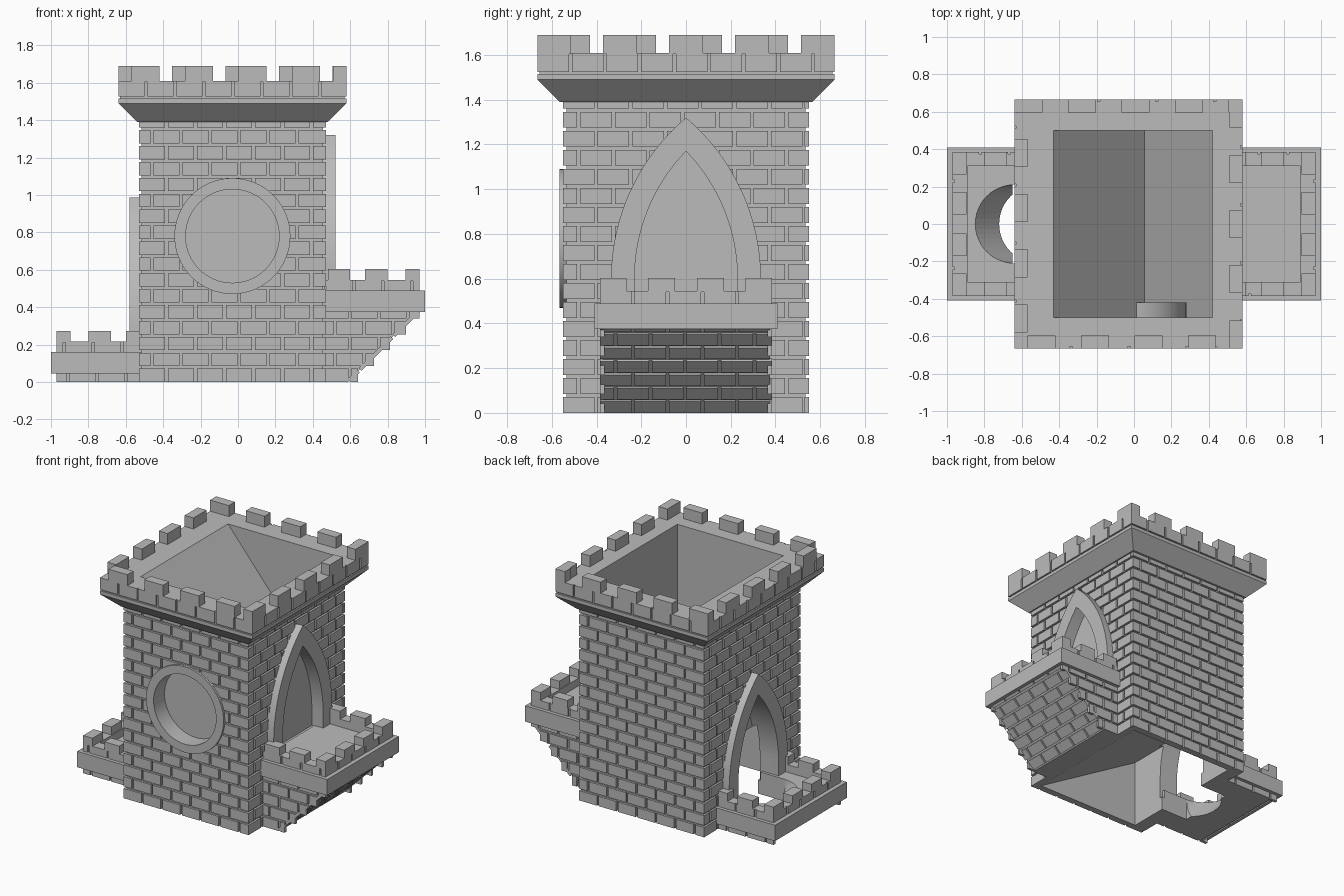
import bpy, bmesh, math
from mathutils import Vector, Matrix

if "Cube" in bpy.data.objects:
    bpy.data.objects.remove(bpy.data.objects["Cube"])

stone = bpy.data.materials.new("grey stone")
stone.use_nodes = True
GREY = (0.5, 0.5, 0.5, 1)
stone.diffuse_color = GREY
stone.node_tree.nodes["Principled BSDF"].inputs["Base Color"].default_value = GREY

X, Y, Z = Vector((1, 0, 0)), Vector((0, 1, 0)), Vector((0, 0, 1))
MID = -0.03            # tower centre along x
ROW, LONG, GAP = 0.085, 0.155, 0.014


def box(bm, lo, hi, basis=Matrix()):
    lo, hi = Vector(lo), Vector(hi)
    m = basis @ Matrix.Translation((lo + hi) / 2) @ Matrix.Diagonal((*(hi - lo), 1))
    bmesh.ops.create_cube(bm, size=1, matrix=m)


def prism(bm, pts, axis, a, b):
    """Extrude a 2D outline along x or y between a and b."""
    place = (lambda p, t: (t, p[0], p[1])) if axis == "x" else (lambda p, t: (p[0], t, p[1]))
    low = [bm.verts.new(place(p, a)) for p in pts]
    high = [bm.verts.new(place(p, b)) for p in pts]
    bm.faces.new(low)
    bm.faces.new(high[::-1])
    for i in range(len(pts)):
        j = (i + 1) % len(pts)
        bm.faces.new((low[i], high[i], high[j], low[j]))


def finish(name, bm, m=Matrix(), cuts=(), smooth=False):
    bm.transform(m)
    bmesh.ops.recalc_face_normals(bm, faces=bm.faces[:])
    me = bpy.data.meshes.new(name)
    bm.to_mesh(me)
    bm.free()
    ob = bpy.data.objects.new(name, me)
    bpy.context.collection.objects.link(ob)
    for c in cuts:
        mod = ob.modifiers.new("cut", "BOOLEAN")
        mod.operation, mod.solver, mod.object = "DIFFERENCE", "EXACT", c
    if cuts:
        bpy.context.view_layer.update()
        ob.data = bpy.data.meshes.new_from_object(
            ob.evaluated_get(bpy.context.evaluated_depsgraph_get()))
        ob.modifiers.clear()
    ob.data.materials.clear()
    ob.data.materials.append(stone)
    if smooth:
        ob.data.shade_smooth()
        ob.data.set_sharp_from_angle(angle=math.radians(30))
    return ob


def cutter(name, build):
    bm = bmesh.new()
    build(bm)
    ob = finish(name, bm)
    ob.hide_render = True
    cutters.append(ob)
    return ob


def bricks(bm, org, u, v, width, height, row=ROW, limit=None):
    """Staggered raised bricks on the plane u, v, facing u x v."""
    n = u.cross(v)
    basis = Matrix((u, v, n)).transposed().to_4x4()
    basis.translation = Vector(org)
    k, z = 0, 0.0
    while z < height - 0.01:
        top = min(z + row - GAP, height)
        end = min(width, limit(z + row / 2)) if limit else width
        t = -LONG / 2 if k % 2 else 0.0
        while t < end - 0.02:
            a, b = max(t, 0), min(t + LONG - GAP, end)
            if b - a > 0.01:
                box(bm, (a, z, -0.02), (b, top, 0), basis)
            t += LONG
        z += row
        k += 1


def arch(w, spring, apex, foot):
    """Pointed arch outline made from two arcs."""
    h = apex - spring
    r = (h * h + w * w) / (2 * w)
    end = math.asin(h / r)
    arc = [(w - r + r * math.cos(end * i / 16), spring + r * math.sin(end * i / 16)) for i in range(17)]
    return [(w, foot)] + arc + [(-y, z) for y, z in arc[-2::-1]] + [(-w, foot)]


def disc(bm, r, y0, y1):
    pts = [(MID + r * math.cos(i * math.tau / 64), 0.78 + r * math.sin(i * math.tau / 64)) for i in range(64)]
    prism(bm, pts, "y", y0, y1)


def chute(bm):
    """Slanted round hole through the low balcony."""
    ring = bmesh.ops.create_cone(bm, cap_ends=True, segments=48, radius1=0.21, radius2=0.21, depth=0.4)
    for p in ring["verts"]:
        p.co.x += -0.575 - p.co.z * 0.8
        p.co.z += 0.08


# Helper shapes for the openings
cutters = []
DROP = 0.335
shaft = cutter("shaft_cutter", lambda b: prism(b, [(-.43, 1.61), (-.43, 1.8), (.42, 1.8), (.42, .06),
                                                   (.06, .28), (.06, 1.03)], "y", -.5, .5))
room = cutter("room_cutter", lambda b: prism(b, [(-.43, -.1), (.42, -.1), (.42, 0), (-.43, .5)], "y", -.5, .5))
round_hole = cutter("round_cutter", lambda b: disc(b, .3, -.7, -.43))
round_recess = cutter("recess_cutter", lambda b: disc(b, .25, -.7, -.44))
east_hole = cutter("east_arch_cutter", lambda b: prism(b, arch(.23, .6, 1.17, .485), "x", .43, .7))
west_hole = cutter("west_arch_cutter", lambda b: prism(
    b, arch(.23, .6 - DROP, 1.17 - DROP, .1), "x", -.7, -.39))
passage = cutter("passage_cutter", lambda b: box(b, (-.65, -.21, -.1), (-.4, .21, .2)))
drain = cutter("chute_cutter", chute)

# Tower body
bm = bmesh.new()
box(bm, (-.515, -.535, 0), (.455, .535, 1.42))
finish("tower_body", bm, cuts=(shaft, room, round_hole, east_hole, west_hole, passage))

# Brick facing of the four walls
for name, org, u, width, cuts in (
        ("front_bricks", (-.53, -.55, 0), X, 1.0, (round_hole,)),
        ("back_bricks", (.47, .55, 0), -X, 1.0, ()),
        ("east_bricks", (.47, -.55, 0), Y, 1.1, (east_hole,)),
        ("west_bricks", (-.53, .55, 0), -Y, 1.1, (west_hole, passage))):
    bm = bmesh.new()
    bricks(bm, org, u, Z, width, 1.4)
    finish(name, bm, cuts=cuts)

# Round window surround
bm = bmesh.new()
disc(bm, .31, -.565, -.42)
finish("round_window_frame", bm, cuts=(round_recess,), smooth=True)

# Pointed arch surrounds
for name, x0, x1, drop, hole in (("east_arch_frame", .44, .52, 0, east_hole),
                                 ("west_arch_frame", -.58, -.44, DROP, west_hole)):
    bm = bmesh.new()
    prism(bm, arch(.335, .6 - drop, 1.32 - drop, .488 - drop), "x", x0, x1)
    finish(name, bm, cuts=(hole,), smooth=True)

# Flared cornice
bm = bmesh.new()
loops = []
for out, z in ((.01, 1.39), (.11, 1.49), (.11, 1.515)):
    loops.append([bm.verts.new((MID + sx * (.5 + out), sy * (.555 + out), z))
                  for sx, sy in ((-1, -1), (1, -1), (1, 1), (-1, 1))])
for low, high in zip(loops, loops[1:]):
    for i in range(4):
        bm.faces.new((low[i], low[(i + 1) % 4], high[(i + 1) % 4], high[i]))
bm.faces.new(loops[0][::-1])
bm.faces.new(loops[-1])
finish("cornice", bm, cuts=(shaft,))

# Parapet band with its bricks
bm = bmesh.new()
box(bm, (-.63, -.655, 1.51), (.57, .655, 1.61))
finish("parapet", bm, cuts=(shaft,))
bm = bmesh.new()
for org, u, width in (((-.64, -.665, 1.525), X, 1.22), ((.58, .665, 1.525), -X, 1.22),
                      ((.58, -.665, 1.525), Y, 1.33), ((-.64, .665, 1.525), -Y, 1.33)):
    bricks(bm, org, u, Z, width, .085, row=.1)
finish("parapet_bricks", bm)

# Merlons on the four sides
bm = bmesh.new()
for i in range(5):
    back, east = -.64 + .286 * i, -.665 + .295 * i
    box(bm, (back, .595, 1.605), (min(back + .15, .58), .665, 1.69))
    box(bm, (.51, east, 1.605), (.58, min(east + .15, .665), 1.69))
    if i < 4:
        front, west = -.57 + .286 * i, -.58 + .295 * i
        box(bm, (front, -.665, 1.605), (front + .15, -.595, 1.69))
        box(bm, (-.64, west, 1.605), (-.57, west + .15, 1.69))
finish("merlons", bm)


# Balconies: the west one is mirrored, lowered and cut off at the ground
def balcony(side, sign, drop, cuts):
    m = Matrix.Translation((0, 0, -drop)) @ Matrix.Diagonal((sign, 1, 1, 1))
    bm = bmesh.new()
    box(bm, (.45, -.41, .375), (1.0, .41, .49))
    finish(side + "_balcony_slab", bm, m, cuts)

    foot = .585 + drop
    bm = bmesh.new()
    prism(bm, [(.45, drop), (foot, drop), (.96, .375), (.45, .375)], "y", -.373, .373)
    finish(side + "_balcony_base", bm, m, cuts)

    bm = bmesh.new()
    rise = .375 - drop
    slope = lambda v: foot + .015 + v - .45
    bricks(bm, (.45, -.385, drop), X, Z, .52, rise, limit=slope)
    back = Matrix.Diagonal((1, -1, 1, 1))
    twin = bm.copy()
    twin.transform(back)
    finish(side + "_base_back_bricks", twin, m)
    finish(side + "_base_front_bricks", bm, m)
    bm = bmesh.new()
    bricks(bm, (foot + .015, -.385, drop), Y, (X + Z).normalized(), .77, rise * math.sqrt(2))
    finish(side + "_base_slope_bricks", bm, m)

    bm = bmesh.new()
    box(bm, (.89, -.375, .485), (.96, .375, .545))
    for s in (-1, 1):
        box(bm, (.46, min(s * .31, s * .375), .485), (.96, max(s * .31, s * .375), .545))
    bricks(bm, (.47, -.385, .49), X, Z, .5, .055, row=.1)
    bricks(bm, (.97, -.385, .49), Y, Z, .77, .055, row=.1)
    bricks(bm, (.97, .385, .49), -X, Z, .5, .055, row=.1)
    finish(side + "_balcony_parapet", bm, m)

    bm = bmesh.new()
    for y in (-.325, -.11, .11, .325):
        box(bm, (.895, y - .06, .54), (.97, y + .06, .603))
    for x in (.54, .74):
        for s in (-1, 1):
            box(bm, (x - .06, s * .3475 - .0375, .54), (x + .06, s * .3475 + .0375, .603))
    finish(side + "_balcony_merlons", bm, m)


balcony("east", 1, 0, ())
balcony("west", -1, DROP - .005, (passage, drain))

for c in cutters:
    bpy.data.objects.remove(c)
